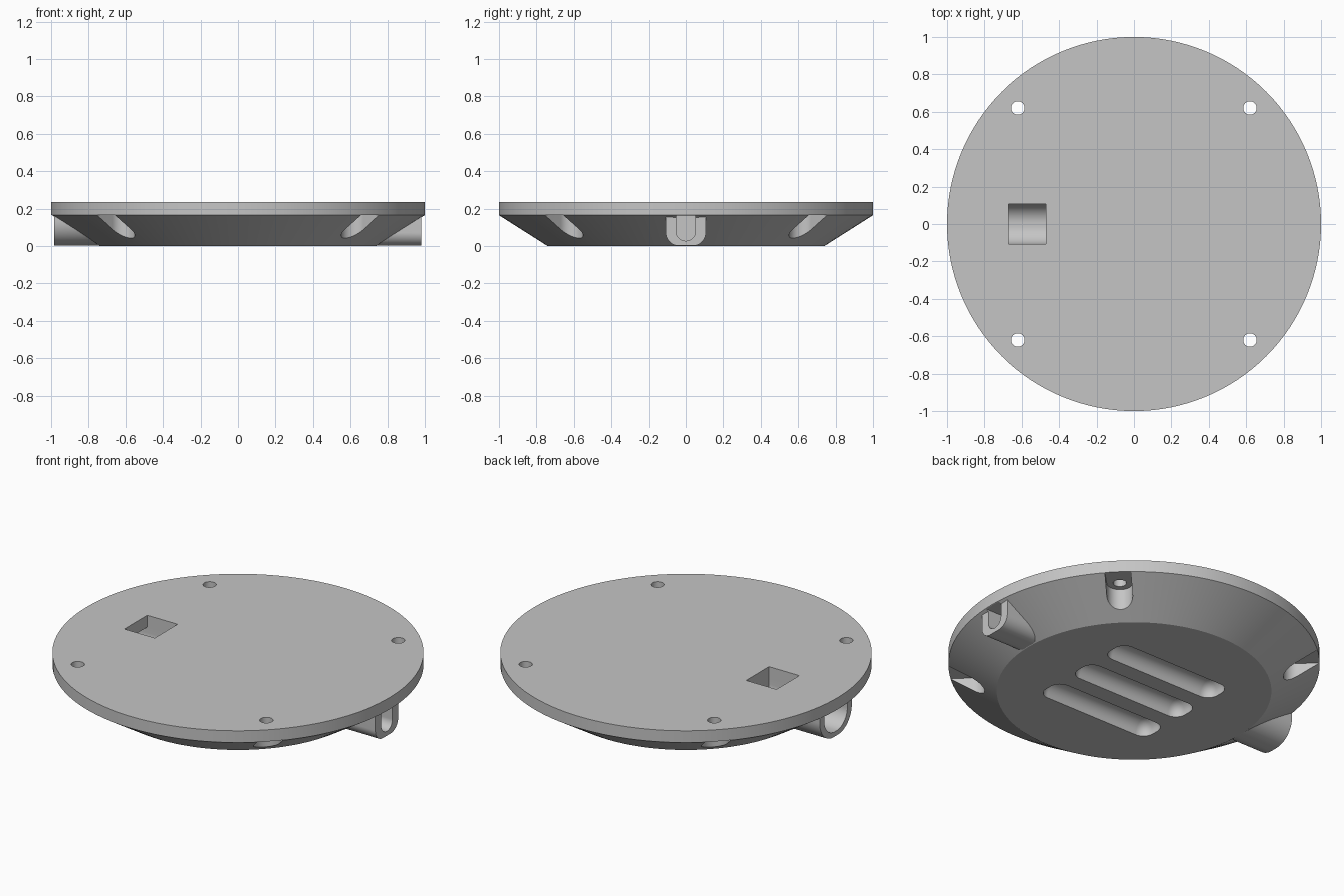
import bpy, bmesh, math
from mathutils import Matrix, Vector

cube = bpy.data.objects.get("Cube")
if cube:
    bpy.data.objects.remove(cube, do_unlink=True)

grey = bpy.data.materials.new("plain_grey")
grey.use_nodes = True
colour = (0.56, 0.56, 0.56, 1)
grey.diffuse_color = colour
grey.node_tree.nodes["Principled BSDF"].inputs["Base Color"].default_value = colour


def make_object(name, bm):
    bmesh.ops.recalc_face_normals(bm, faces=bm.faces)
    mesh = bpy.data.meshes.new(name)
    bm.to_mesh(mesh)
    bm.free()
    mesh.materials.append(grey)
    obj = bpy.data.objects.new(name, mesh)
    bpy.context.collection.objects.link(obj)
    return obj


def prism(name, outline, direction):
    """Closed outline of 3D points pushed along a direction."""
    bm = bmesh.new()
    face = bm.faces.new([bm.verts.new(p) for p in outline])
    result = bmesh.ops.extrude_face_region(bm, geom=[face])
    moved = [v for v in result["geom"] if isinstance(v, bmesh.types.BMVert)]
    bmesh.ops.translate(bm, verts=moved, vec=direction)
    return make_object(name, bm)


def u_prism(name, half, bottom, top, radius, x_from, x_to):
    """U-shaped section, open side up, running along x."""
    right = []
    for i in range(17):
        a = math.pi / 2 * i / 16
        right.append((half - radius + radius * math.sin(a),
                      bottom + radius - radius * math.cos(a)))
    right.append((half, top))
    left = [(-y, z) for y, z in reversed(right)]
    if half == radius:
        left.pop()
    outline = [Vector((x_from, y, z)) for y, z in right + left]
    return prism(name, outline, Vector((x_to - x_from, 0, 0)))


def combine(target, tool, operation):
    mod = target.modifiers.new(operation, "BOOLEAN")
    mod.operation = operation
    mod.solver = "EXACT"
    mod.object = tool
    bpy.context.view_layer.objects.active = target
    bpy.ops.object.modifier_apply(modifier=mod.name)
    bpy.data.objects.remove(tool, do_unlink=True)


# Round body: tapered underside with a thin rim and flat top
bm = bmesh.new()
profile = [(0.74, 0), (1, 0.165), (1, 0.235)]
steps = 128
rings = [[bm.verts.new((r * math.cos(math.tau * i / steps),
                        r * math.sin(math.tau * i / steps), z))
          for i in range(steps)] for r, z in profile]
for low, high in zip(rings, rings[1:]):
    for i in range(steps):
        j = (i + 1) % steps
        bm.faces.new((low[i], low[j], high[j], high[i]))
bm.faces.new(rings[0])
bm.faces.new(rings[-1])
body = make_object("round_base", bm)

# Screw holes, each with an open slot below the rim
for k in range(4):
    turn = Matrix.Rotation(math.pi / 4 + k * math.pi / 2, 4, "Z")
    arc = [(0.877 + 0.07 * math.cos(a), 0.07 * math.sin(a))
           for a in (math.pi * (0.5 + i / 24) for i in range(25))]
    plan = arc + [(1.1, -0.07), (1.1, 0.07)]
    slot = prism("slot_cutter", [turn @ Vector((x, y, -0.1)) for x, y in plan],
                 Vector((0, 0, 0.266)))
    combine(body, slot, "DIFFERENCE")
    circle = [(0.877 + 0.036 * math.cos(math.tau * i / 32),
               0.036 * math.sin(math.tau * i / 32)) for i in range(32)]
    hole = prism("hole_cutter", [turn @ Vector((x, y, 0.1)) for x, y in circle],
                 Vector((0, 0, 0.3)))
    combine(body, hole, "DIFFERENCE")

# Side sockets, wide on the right and narrow on the left
combine(body, u_prism("wide_socket", 0.15, 0.002, 0.18, 0.13, -0.6, -0.985), "UNION")
combine(body, u_prism("narrow_socket", 0.107, 0.002, 0.18, 0.07, 0.6, 0.98), "UNION")
combine(body, u_prism("wide_channel", 0.108, 0.03, 0.165, 0.1, -0.47, -1.1), "DIFFERENCE")
combine(body, u_prism("narrow_channel", 0.052, 0.028, 0.163, 0.052, 0.5, 1.1), "DIFFERENCE")

# Square opening from the top into the wide channel
corners = [(-0.67, -0.107), (-0.471, -0.107), (-0.471, 0.107), (-0.67, 0.107)]
opening = prism("opening_cutter", [Vector((x, y, 0.14)) for x, y in corners],
                Vector((0, 0, 0.2)))
combine(body, opening, "DIFFERENCE")

# Three rounded grooves in the underside
for y in (-0.27, 0, 0.27):
    bm = bmesh.new()
    bmesh.ops.create_cube(bm, size=1)
    bmesh.ops.scale(bm, verts=bm.verts, vec=(0.75, 0.17, 0.26))
    bmesh.ops.bevel(bm, geom=bm.edges[:], offset=0.065, segments=8,
                    profile=0.5, affect="EDGES")
    bmesh.ops.translate(bm, verts=bm.verts, vec=(0, y, -0.055))
    combine(body, make_object("groove_cutter", bm), "DIFFERENCE")

# Smooth curved walls, crisp edges
for obj in bpy.context.selected_objects:
    obj.select_set(False)
body.select_set(True)
bpy.context.view_layer.objects.active = body
bpy.ops.object.shade_smooth_by_angle(angle=math.radians(30))
